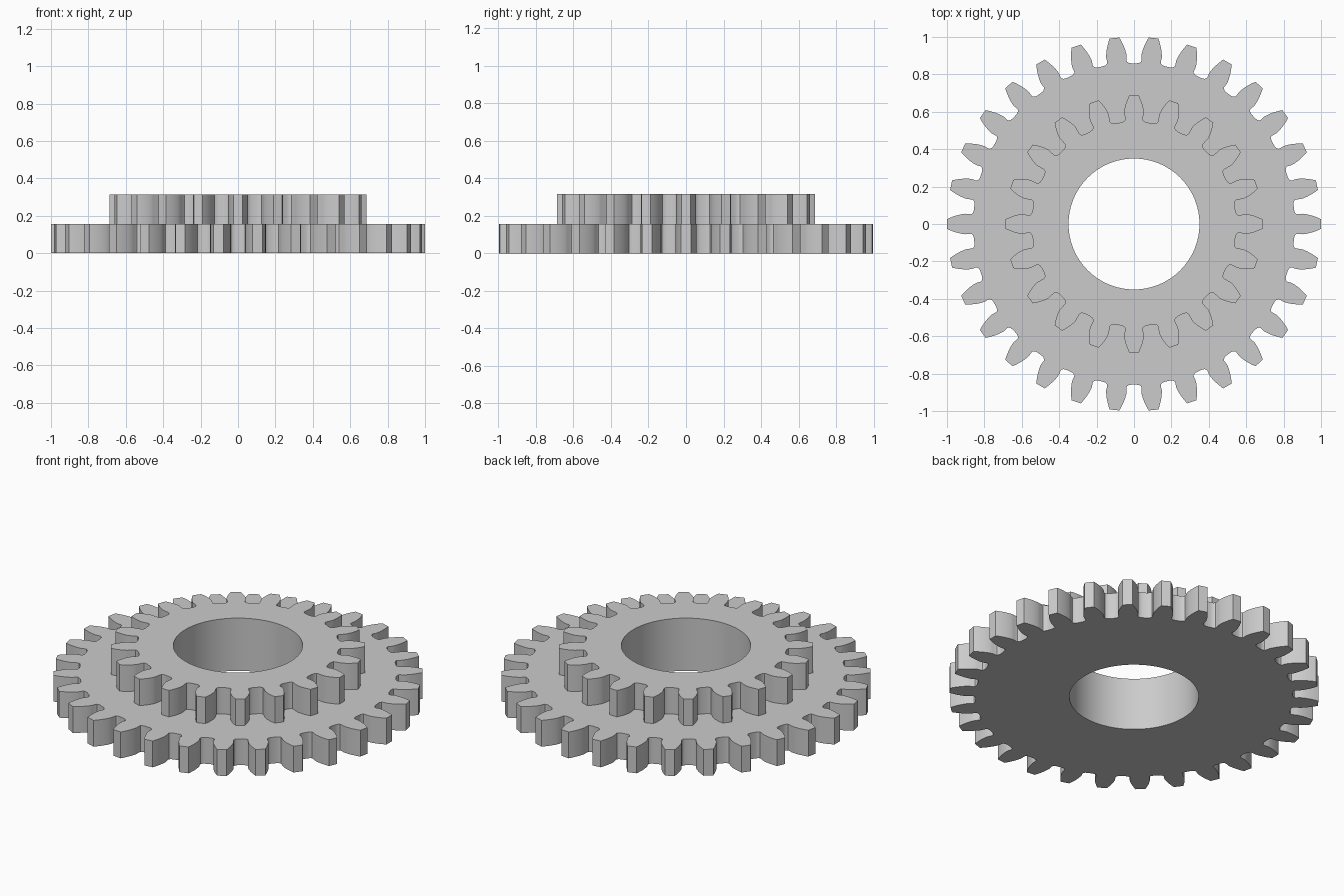
import bpy
import bmesh
from math import acos, cos, pi, radians, sin, tan

cube = bpy.data.objects.get("Cube")
if cube:
    bpy.data.objects.remove(cube)

MODULE = 0.0625
PRESSURE = radians(17)
HOLE = 0.35

grey = bpy.data.materials.new("plain grey")
grey.use_nodes = True
grey.diffuse_color = (0.6, 0.6, 0.6, 1)
grey.node_tree.nodes["Principled BSDF"].inputs["Base Color"].default_value = (0.6, 0.6, 0.6, 1)


def involute(a):
    return tan(a) - a


def tooth_side(teeth):
    """Half a tooth as (radius, angle from tooth centre), root to tip."""
    pitch = MODULE * teeth / 2
    base, tip, root = pitch * cos(PRESSURE), pitch + MODULE, pitch - 1.25 * MODULE
    start = pi / (2 * teeth) + involute(PRESSURE)
    gap = pi / teeth
    # rounded root corner with a slight undercut
    side = [(root, start + 0.6 * (gap - start)),
            (root + 0.003, start + 0.25 * (gap - start)),
            (root + 0.010, start),
            (root + 0.018, start - 0.05 * (gap - start))]
    # involute flank
    steps = 7
    for i in range(steps + 1):
        r = base + 0.004 + (tip - base - 0.004) * i / steps
        side.append((r, start - involute(acos(base / r))))
    return side


def gear_outline(teeth):
    side = tooth_side(teeth)
    points = []
    for t in range(teeth):
        centre = 2 * pi * t / teeth
        profile = [(r, -a) for r, a in side] + side[::-1]
        points += [(r * cos(centre + a), r * sin(centre + a)) for r, a in profile]
    return points


def make_gear(name, teeth, z0, z1):
    bm = bmesh.new()
    hole = [(HOLE * cos(2 * pi * i / 96), HOLE * sin(2 * pi * i / 96)) for i in range(96)]
    edges = []
    for loop in (gear_outline(teeth), hole):
        verts = [bm.verts.new((x, y, z0)) for x, y in loop]
        edges += [bm.edges.new((v, verts[i - 1])) for i, v in enumerate(verts)]
    bmesh.ops.triangle_fill(bm, edges=edges, use_beauty=True, normal=(0, 0, 1))
    # thicken the flat ring into a solid
    grown = bmesh.ops.extrude_face_region(bm, geom=bm.faces[:])["geom"]
    top = [g for g in grown if isinstance(g, bmesh.types.BMVert)]
    bmesh.ops.translate(bm, verts=top, vec=(0, 0, z1 - z0))
    bmesh.ops.recalc_face_normals(bm, faces=bm.faces[:])
    mesh = bpy.data.meshes.new(name)
    bm.to_mesh(mesh)
    bm.free()
    mesh.materials.append(grey)
    obj = bpy.data.objects.new(name, mesh)
    bpy.context.collection.objects.link(obj)
    bpy.ops.object.select_all(action="DESELECT")
    obj.select_set(True)
    bpy.context.view_layer.objects.active = obj
    bpy.ops.object.shade_smooth_by_angle(angle=radians(30))


make_gear("large_gear", 30, 0, 0.157)
make_gear("small_gear", 20, 0.157, 0.315)
